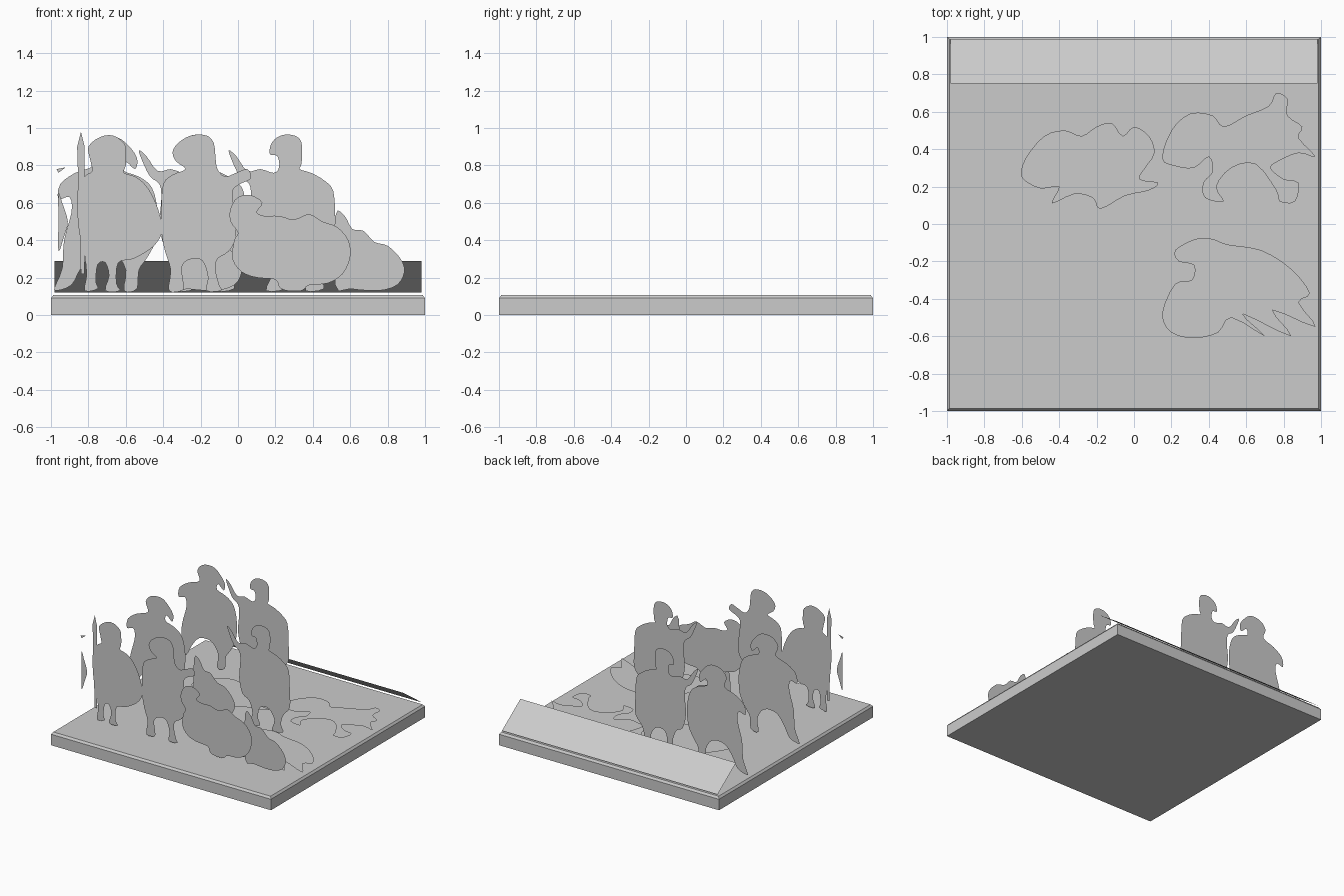
import bpy, bmesh
from mathutils import Vector

if "Cube" in bpy.data.objects:
    bpy.data.objects.remove(bpy.data.objects["Cube"], do_unlink=True)

GREY = (0.6, 0.6, 0.6, 1.0)
stone = bpy.data.materials.new("plain_grey")
stone.use_nodes = True
stone.diffuse_color = GREY
stone.node_tree.nodes["Principled BSDF"].inputs["Base Color"].default_value = GREY


def add_object(name, bm):
    mesh = bpy.data.meshes.new(name)
    bm.to_mesh(mesh)
    bm.free()
    mesh.materials.append(stone)
    obj = bpy.data.objects.new(name, mesh)
    bpy.context.collection.objects.link(obj)
    return obj


def smooth_outline(points, steps=3):
    """Closed spline through the points, given in hundredths of a unit."""
    pts = [Vector(p) / 100 for p in points]
    count = len(pts)
    result = []
    for i in range(count):
        a, b, c, d = (pts[(i + k - 1) % count] for k in range(4))
        for s in range(steps):
            t = s / steps
            result.append((b * 2 + (c - a) * t + (a * 2 - b * 5 + c * 4 - d) * t * t
                           + (b * 3 - a - c * 3 + d) * t ** 3) / 2)
    return result


def cutout(name, outline, place, facing, steps=3):
    """Paper-thin flat figure; place maps outline coordinates into space."""
    bm = bmesh.new()
    face = bm.faces.new([bm.verts.new(place(u, v)) for u, v in smooth_outline(outline, steps)])
    face.normal_update()
    if face.normal.dot(Vector(facing)) < 0:
        face.normal_flip()
    bmesh.ops.triangulate(bm, faces=bm.faces[:])
    return add_object(name, bm)


def standing(name, outline, x, y, steps=3):
    return cutout(name, outline, lambda u, v: (u + x, y, v), (0, -1, 0), steps)


def lying(name, outline, z):
    return cutout(name, outline, lambda u, v: (u, v, z), (0, 0, 1))


# Square base with a chamfered top edge
bm = bmesh.new()
bmesh.ops.create_cube(bm, size=2)
for v in bm.verts:
    v.co.z = 0.09 if v.co.z > 0 else 0
top = [f for f in bm.faces if f.normal.z > 0.5]
bmesh.ops.inset_region(bm, faces=top, thickness=0.018)
for v in top[0].verts:
    v.co.z = 0.107
add_object("base", bm)

# Sloping panel along the back
bm = bmesh.new()
bm.faces.new([bm.verts.new(p) for p in
              ((-0.98, 0.75, 0.29), (-0.98, 0.99, 0.12), (0.98, 0.99, 0.12), (0.98, 0.75, 0.29))])
bm.normal_update()
for f in bm.faces:
    if f.normal.z < 0:
        f.normal_flip()
add_object("back_panel", bm)

# Figure outlines: helmet, right side, legs, left side
spearman = [
    (-9, 77), (-10, 83), (-11, 90), (-5, 95), (2, 96), (8, 92), (9, 87), (9, 80), (8, 76),
    (14, 74), (20, 69), (25, 60), (28, 50), (28, 43), (23, 36), (13, 30), (5, 28), (4, 17),
    (6, 13), (-2, 13), (0, 21), (-2, 28), (-6, 27), (-7, 18), (-6, 14), (-13, 13), (-12, 21),
    (-13, 32), (-16, 45), (-17, 60), (-16, 70), (-12, 75)]
swordsman = [
    (-7, 78), (-12, 82), (-14, 87), (-11, 92), (-4, 96), (4, 96), (8, 92), (9, 84), (10, 78),
    (14, 74), (20, 76), (26, 78), (28, 73), (22, 70), (18, 66), (19, 55), (20, 42), (16, 34),
    (10, 30), (9, 24), (11, 16), (12, 13), (4, 13), (5, 20), (2, 29), (-4, 30), (-9, 26),
    (-8, 16), (-9, 13), (-16, 13), (-15, 24), (-18, 34), (-20, 45), (-20, 58), (-19, 70), (-14, 75)]
lunger = [
    (-8, 80), (-10, 88), (-5, 94), (4, 95), (10, 91), (15, 84), (14, 78), (9, 82), (8, 77),
    (16, 74), (23, 68), (26, 55), (25, 40), (20, 30), (16, 24), (15, 14), (8, 13), (9, 24),
    (3, 33), (-8, 33), (-15, 25), (-20, 16), (-28, 13), (-29, 15), (-25, 25), (-24, 40),
    (-20, 55), (-21, 63), (-27, 62), (-26, 70), (-18, 76)]
shield_bearer = [
    (-5, 79), (-6, 85), (-10, 86), (-9, 92), (-4, 96), (3, 96), (7, 92), (7, 81), (6, 78),
    (12, 76), (19, 72), (24, 66), (25, 50), (25, 36), (19, 28), (17, 20), (19, 14), (9, 13),
    (11, 22), (6, 30), (-2, 29), (-4, 20), (-2, 14), (-12, 13), (-9, 22), (-12, 32), (-18, 36),
    (-21, 48), (-20, 62), (-21, 70), (-26, 74), (-30, 82), (-32, 88), (-28, 85), (-22, 77),
    (-15, 78), (-8, 76)]
kneeler = [
    (-4, 50), (-4, 57), (0, 63), (7, 64), (13, 60), (10, 55), (14, 53), (22, 53), (30, 51),
    (38, 54), (45, 50), (53, 47), (59, 40), (60, 31), (56, 22), (48, 17), (38, 16), (34, 13),
    (26, 13), (22, 15), (20, 19), (10, 20), (2, 23), (-3, 30), (-2, 40), (0, 44)]
croucher = [
    (52, 53), (57, 53), (61, 46), (67, 45), (73, 39), (80, 37), (87, 30), (89, 23), (85, 16),
    (75, 13), (60, 14), (52, 16)]
spear = [(-15, 98), (-13, 90), (-13, 22), (-15, 22), (-17, 90)]
bow_piece = [(-27, 65), (-25, 60), (-22, 50), (-24, 42), (-27, 34), (-27, 50)]
blade_piece = [(-28, 78), (-23, 79), (-27, 76)]

# Front, middle and back rows
FRONT, MIDDLE, BACK = -0.66, -0.07, 0.6
LEFT, CENTRE, RIGHT = -0.69, -0.21, 0.27
for name, outline, x, y in (
        ("front_spearman", spearman, LEFT, FRONT),
        ("front_swordsman", swordsman, CENTRE, FRONT),
        ("front_kneeler", kneeler, 0, FRONT - 0.02),
        ("front_croucher", croucher, 0, FRONT + 0.01),
        ("middle_lunger", lunger, LEFT, MIDDLE),
        ("middle_croucher", croucher, -0.87, MIDDLE),
        ("middle_shield_bearer", shield_bearer, RIGHT, MIDDLE),
        ("back_lunger", lunger, LEFT, BACK),
        ("back_shield_bearer", shield_bearer, CENTRE, BACK)):
    standing(name, outline, x, y)
standing("spear", spear, LEFT, FRONT, 1)
standing("bow_piece", bow_piece, LEFT, FRONT)
standing("blade_piece", blade_piece, LEFT, FRONT, 1)

# Flat figures on the ground
fallen_left = [
    (-60, 25), (-58, 35), (-48, 47), (-37, 50), (-28, 47), (-20, 52), (-12, 54), (-6, 47),
    (0, 52), (8, 47), (11, 38), (6, 30), (3, 24), (13, 22), (8, 18), (-5, 15), (-18, 8),
    (-22, 14), (-32, 16), (-44, 11), (-40, 20), (-50, 19)]
fallen_back = [
    (15, 35), (20, 50), (30, 59), (42, 58), (48, 52), (60, 58), (72, 63), (76, 70), (82, 67),
    (82, 58), (90, 52), (88, 46), (97, 36), (88, 38), (78, 34), (73, 30), (80, 24), (88, 22),
    (86, 12), (78, 12), (76, 18), (65, 32), (52, 30), (44, 20), (48, 12), (38, 14), (37, 22),
    (42, 28), (40, 36), (32, 30), (22, 31)]
fallen_front = [
    (33, -8), (22, -14), (24, -20), (32, -22), (31, -30), (22, -32), (15, -48), (20, -58),
    (32, -61), (45, -58), (52, -50), (70, -60), (58, -48), (84, -60), (74, -46), (97, -55),
    (88, -42), (94, -37), (84, -24), (68, -14), (50, -11), (42, -8)]
for name, outline in (("fallen_left", fallen_left), ("fallen_back", fallen_back),
                      ("fallen_front", fallen_front)):
    lying(name, outline, 0.13)
